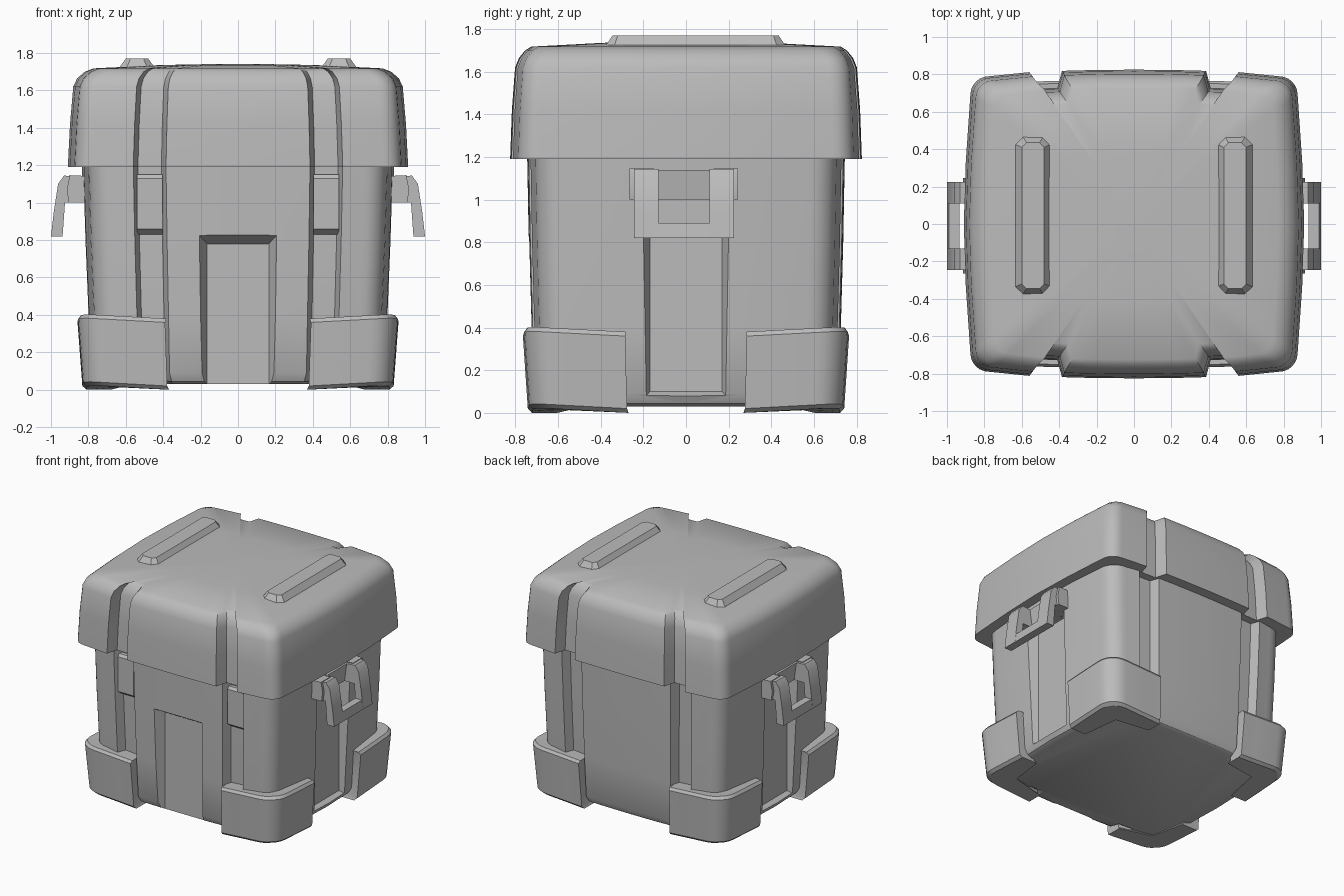
import bpy
import bmesh
from math import sin, cos, pi, radians

cube = bpy.data.objects.get("Cube")
if cube:
    bpy.data.objects.remove(cube, do_unlink=True)

grey = bpy.data.materials.new("plain_grey")
grey.use_nodes = True
grey.diffuse_color = (0.5, 0.5, 0.5, 1)
grey.node_tree.nodes["Principled BSDF"].inputs["Base Color"].default_value = (0.5, 0.5, 0.5, 1)


def skin(name, rings, angle=32):
    """Join equal rings of points into a closed solid."""
    bm = bmesh.new()
    loops = [[bm.verts.new(p) for p in ring] for ring in rings]
    n = len(loops[0])
    for a, b in zip(loops, loops[1:]):
        for i in range(n):
            j = (i + 1) % n
            bm.faces.new((a[i], a[j], b[j], b[i]))
    bm.faces.new(loops[0][::-1])
    bm.faces.new(loops[-1])
    bmesh.ops.recalc_face_normals(bm, faces=bm.faces)
    mesh = bpy.data.meshes.new(name)
    bm.to_mesh(mesh)
    bm.free()
    mesh.materials.append(grey)
    obj = bpy.data.objects.new(name, mesh)
    bpy.context.collection.objects.link(obj)
    select(obj)
    bpy.ops.object.shade_smooth_by_angle(angle=radians(angle))
    return obj


def select(obj):
    bpy.ops.object.select_all(action='DESELECT')
    obj.select_set(True)
    bpy.context.view_layer.objects.active = obj


def loft(name, plan, levels, shift=lambda x, y: 0):
    """Stack a plan outline at levels of (z, x scale, y scale)."""
    return skin(name, [[(x * sx, y * sy, z + shift(abs(x), abs(y))) for x, y in plan]
                       for z, sx, sy in levels])


def arc(cx, cy, r, steps=6):
    return [(cx + r * sin(pi / 2 * i / steps), cy + r * cos(pi / 2 * i / steps))
            for i in range(steps + 1)]


def shell_plan(hx, hy, bulge, r, depth):
    """Bulged rounded box outline with two strap grooves front and back."""
    def edge(x):
        return hy - bulge * (x / hx) ** 2
    q = [(x, edge(x)) for x in (0, 0.13, 0.26, 0.385)]
    q += [(0.41, edge(0.41) - depth), (0.535, edge(0.535) - depth), (0.56, edge(0.56))]
    q += arc(hx - bulge - r, hy - bulge - r, r)
    q += [(hx - bulge * 0.3, hy * 0.4), (hx, 0)]
    back = q + [(x, -y) for x, y in q[-2::-1]]
    return back + [(-x, y) for x, y in back[-2:0:-1]]


def cut(obj, cutter):
    """Carve the cutter out of obj, then discard the cutter."""
    cutter.hide_render = True
    mod = obj.modifiers.new("recess", 'BOOLEAN')
    mod.object = cutter
    mod.solver = 'EXACT'
    select(obj)
    bpy.ops.object.modifier_apply(modifier=mod.name)
    bpy.data.objects.remove(cutter, do_unlink=True)


def prism(name, profile, y0, y1, side):
    """Extrude an x-z profile along y, on the given side."""
    return skin(name, [[(x * side, y, z) for x, z in profile] for y in (y0, y1)])


def frame(half, low, high):
    return [(-half, low), (half, low), (half, high), (-half, high)]


# Body
body = loft("body", shell_plan(0.835, 0.745, 0.035, 0.13, 0.07),
            [(0.03, 0.88, 0.89), (0.045, 0.92, 0.925), (0.09, 0.95, 0.955),
             (0.4, 0.965, 0.975), (0.8, 0.985, 0.99), (1.2, 1, 1)])

# Front recess, open at the bottom
cut(body, skin("front_cutter", [[(u, -0.76, z) for u, z in frame(0.22, -0.1, 0.84)],
                                [(u, -0.66, z) for u, z in frame(0.165, -0.1, 0.78)]]))

# Side recesses below the handles
for side in (1, -1):
    cut(body, skin("side_cutter", [[(side * 0.84, u, z) for u, z in frame(0.21, 0.05, 1.03)],
                                   [(side * 0.75, u, z) for u, z in frame(0.17, 0.1, 1.0)]]))
select(body)
bpy.ops.object.shade_smooth_by_angle(angle=radians(32))

# Lid with rounded top edge and a slight crown
loft("lid", shell_plan(0.91, 0.825, 0.035, 0.1, 0.09),
     [(1.19, 1, 1), (1.42, 0.987, 0.99), (1.62, 0.968, 0.972), (1.665, 0.945, 0.95),
      (1.7, 0.9, 0.915), (1.718, 0.85, 0.88), (1.736, 0.45, 0.47), (1.742, 0.1, 0.1)])

# Corner guards: an L-shaped wall wrapped round each lower corner
outer = [(0.39, 0.765), (0.55, 0.762)] + arc(0.715, 0.62, 0.14) + [(0.857, 0.45), (0.858, 0.285)]
inner = [(0.72, 0.285)] + arc(0.66, 0.57, 0.06) + [(0.39, 0.64)]


def droop(x, y):
    return -0.025 * max(0, (0.85 - x) / 0.46, (0.76 - y) / 0.48)


for side, sx in (("left", 1), ("right", -1)):
    for end, sy in (("front", -1), ("back", 1)):
        plan = [(x * sx, y * sy) for x, y in outer + inner]
        loft(f"{end}_{side}_corner_guard", plan,
             [(0.025, 0.945, 0.945), (0.045, 0.97, 0.97), (0.385, 1, 1), (0.405, 0.982, 0.982)],
             droop)

# Rounded bars on top of the lid
for side, sx in (("left", 1), ("right", -1)):
    rings = []
    for hx, hy, c, z in ((0.093, 0.42, 0.04, 1.71), (0.093, 0.42, 0.04, 1.725),
                         (0.06, 0.39, 0.025, 1.77)):
        q = [(hx - c, hy), (hx, hy - c), (hx, c - hy), (hx - c, -hy)]
        q += [(-x, -y) for x, y in q]
        rings.append([(sx * 0.54 + x, 0.045 + y, z) for x, y in q])
    skin(f"{side}_lid_bar", rings, 20)

# Latches inside the front grooves
for side, sx in (("left", 1), ("right", -1)):
    prof = [(-0.6, 0.83), (-0.665, 0.83), (-0.705, 0.86), (-0.705, 1.13), (-0.69, 1.15), (-0.6, 1.15)]
    skin(f"{side}_latch", [[(sx * x, y, z) for y, z in prof] for x in (0.405, 0.54)])

# Side handles: two bent arms, a grip bar and a mount block
arm = [(0.78, 1.0), (0.925, 1.0), (0.938, 0.82), (1.0, 0.82), (0.985, 0.95),
       (0.962, 1.1), (0.93, 1.145), (0.78, 1.13)]
grip = [(0.938, 0.82), (1.0, 0.82), (0.99, 0.89), (0.933, 0.89)]
socket = [(0.76, 1.0), (0.905, 1.0), (0.915, 1.07), (0.9, 1.147), (0.76, 1.14)]
block = [(0.76, 1.0), (0.84, 1.0), (0.86, 1.14), (0.76, 1.14)]
for side, sx in (("left", 1), ("right", -1)):
    for end, sy in (("front", -1), ("back", 1)):
        prism(f"{side}_handle_{end}_arm", arm, -0.01 + sy * 0.12, -0.01 + sy * 0.235, sx)
        prism(f"{side}_handle_{end}_socket", socket, -0.01 + sy * 0.14, -0.01 + sy * 0.255, sx)
    prism(f"{side}_handle_grip", grip, -0.13, 0.11, sx)
    prism(f"{side}_handle_mount", block, -0.13, 0.11, sx)
